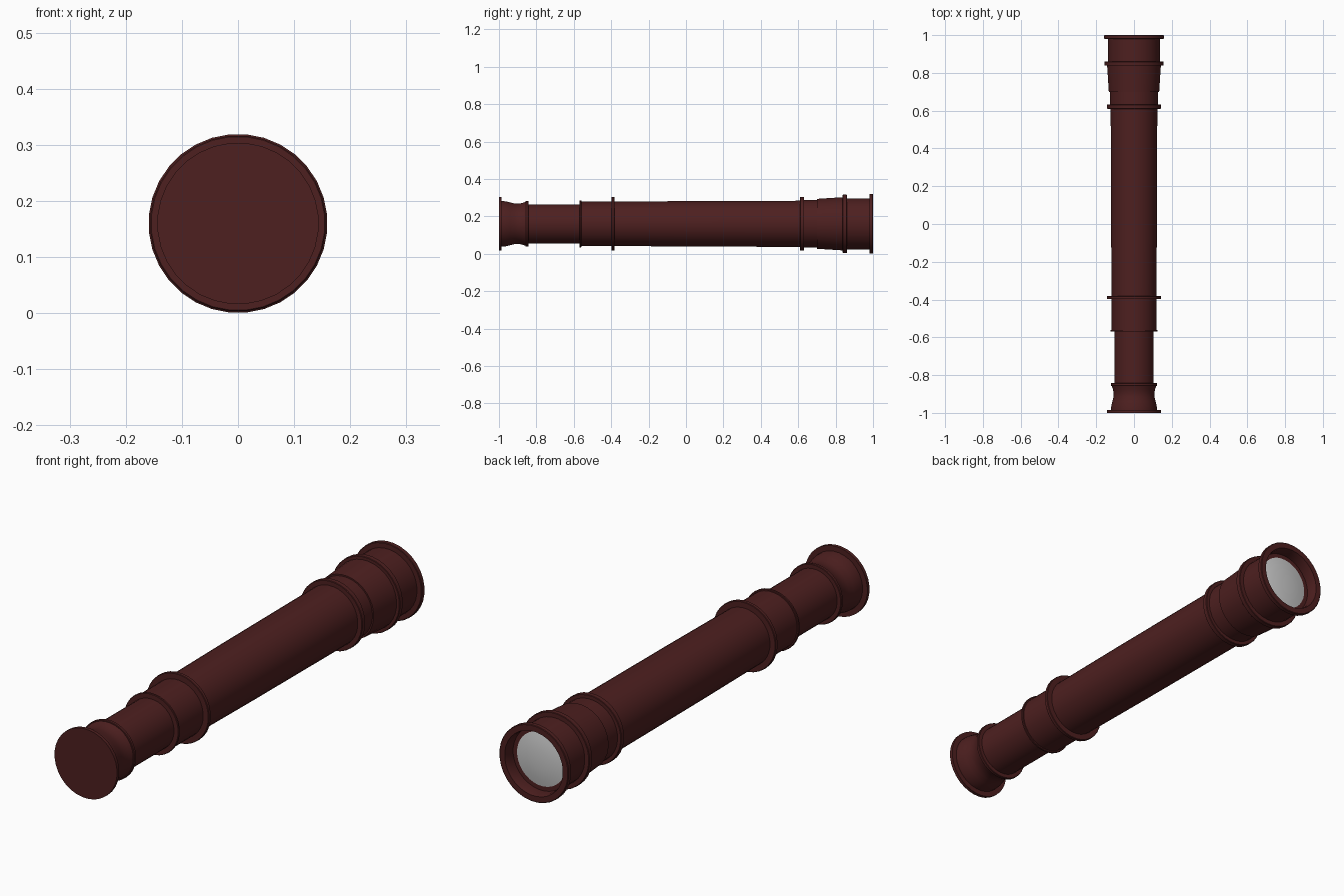
import bpy, bmesh, math

if "Cube" in bpy.data.objects:
    bpy.data.objects.remove(bpy.data.objects["Cube"])

SIDES = 32
AXIS_Z = 0.16


def material(name, color):
    m = bpy.data.materials.new(name)
    m.diffuse_color = color
    m.use_nodes = True
    m.node_tree.nodes["Principled BSDF"].inputs["Base Color"].default_value = m.diffuse_color
    return m


leather = material("dark_red", (0.075, 0.014, 0.014, 1))


def lathe(name, profile, mat=None):
    """Revolve (y, radius) points around the telescope axis; radius 0 makes a pole."""
    bm = bmesh.new()
    rings = []
    for y, r in profile:
        if r == 0:
            rings.append([bm.verts.new((0, y, AXIS_Z))])
            continue
        ring = []
        for i in range(SIDES):
            a = 2 * math.pi * (i + 0.5) / SIDES
            ring.append(bm.verts.new((r * math.cos(a), y, AXIS_Z + r * math.sin(a))))
        rings.append(ring)
    for a, b in zip(rings, rings[1:]):
        for i in range(SIDES):
            j = (i + 1) % SIDES
            if len(a) == 1:
                bm.faces.new((a[0], b[j], b[i]))
            elif len(b) == 1:
                bm.faces.new((a[i], a[j], b[0]))
            else:
                bm.faces.new((a[i], a[j], b[j], b[i]))
    bmesh.ops.recalc_face_normals(bm, faces=bm.faces)
    me = bpy.data.meshes.new(name)
    bm.to_mesh(me)
    bm.free()
    ob = bpy.data.objects.new(name, me)
    bpy.context.collection.objects.link(ob)
    if mat:
        me.materials.append(mat)
    bpy.context.view_layer.objects.active = ob
    ob.select_set(True)
    bpy.ops.object.shade_smooth_by_angle(angle=math.radians(30))
    ob.select_set(False)
    return ob


def collar(name, y0, y1, r, inner):
    """Raised ring around the tube with a tiny bevel."""
    b = 0.002
    lathe(name, [(y0, inner), (y0, r - b), (y0 + b, r), (y1 - b, r),
                 (y1, r - b), (y1, inner)], leather)


# eyepiece: flat end disc and waisted cup
lathe("eyepiece_disc", [(-1.0, 0), (-1.0, 0.144), (-0.986, 0.144), (-0.986, 0.12)], leather)
lathe("eyepiece_cup", [(-0.986, 0.122), (-0.965, 0.121), (-0.94, 0.115), (-0.915, 0.109),
                       (-0.895, 0.108), (-0.875, 0.112), (-0.855, 0.119)], leather)
collar("eyepiece_collar", -0.857, -0.843, 0.123, 0.105)

# sliding draw tubes
lathe("small_draw_tube", [(-0.845, 0.105), (-0.565, 0.105)], leather)
collar("small_tube_collar", -0.57, -0.56, 0.126, 0.105)
lathe("large_draw_tube", [(-0.56, 0.119), (-0.397, 0.119)], leather)
collar("large_tube_collar", -0.398, -0.382, 0.144, 0.118)

# main barrel, slightly tapered
lathe("main_barrel", [(-0.383, 0.119), (0.0, 0.122), (0.615, 0.124)], leather)
collar("barrel_collar", 0.61, 0.632, 0.144, 0.123)

# objective housing
lathe("objective_neck", [(0.63, 0.128), (0.70, 0.128), (0.70, 0.134), (0.84, 0.143)], leather)
collar("objective_collar", 0.838, 0.86, 0.157, 0.135)
lathe("objective_hood", [(0.858, 0.137), (0.98, 0.137)], leather)
lathe("objective_rim", [(0.98, 0.135), (0.98, 0.157), (0.982, 0.1595), (0.998, 0.1595),
                        (1.0, 0.157), (1.0, 0.134), (0.985, 0.13),
                        (0.95, 0.13), (0.95, 0.11)], leather)

# glass lens, gently domed
lathe("objective_lens", [(0.95, 0.112), (0.956, 0.08), (0.96, 0.04), (0.961, 0)])
